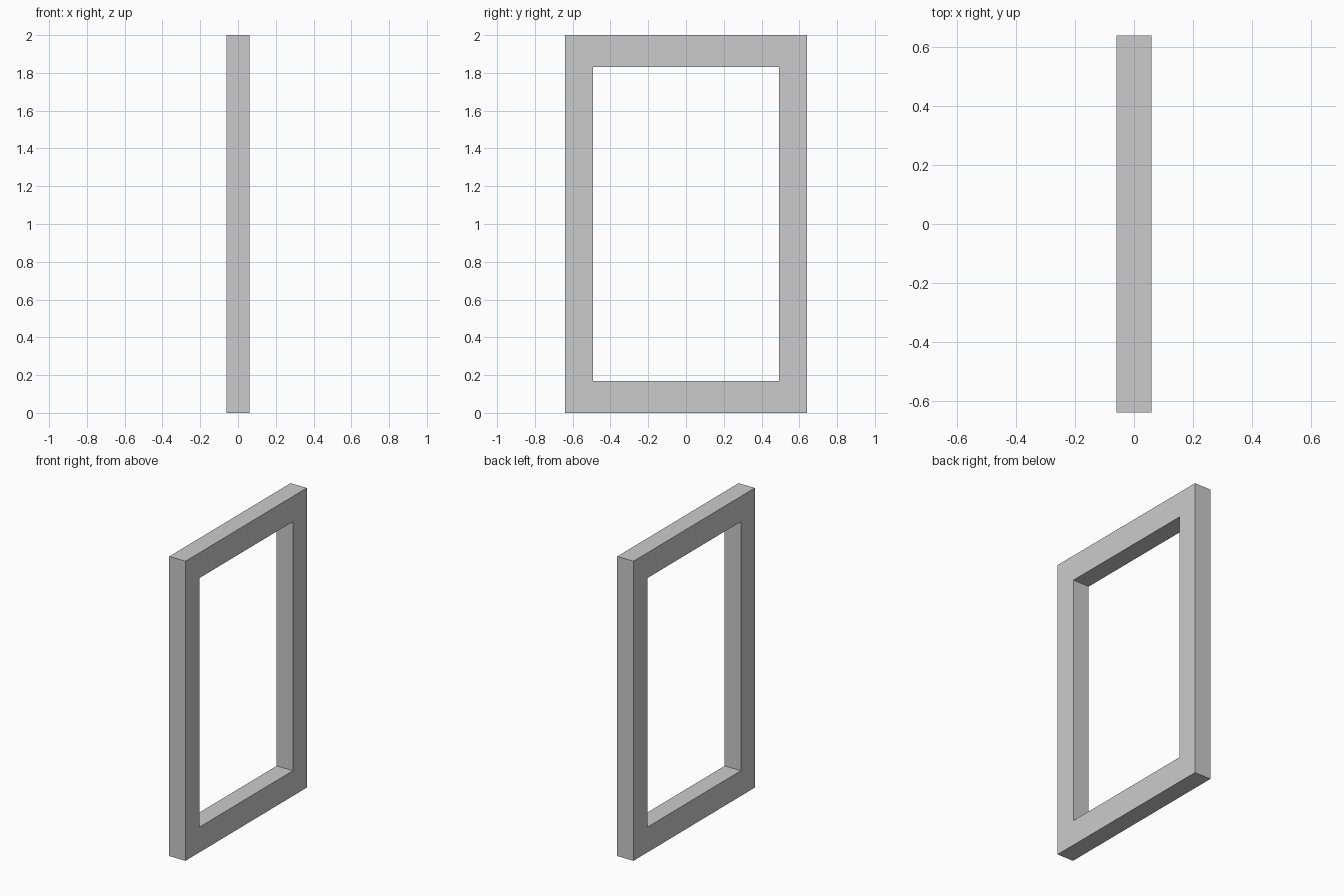
import bpy
import bmesh

if "Cube" in bpy.data.objects:
    bpy.data.objects.remove(bpy.data.objects["Cube"])

HALF_DEPTH = 0.06
OUTER = (0.64, 0.0, 2.0)        # half width, bottom, top
INNER = (0.493, 0.169, 1.831)


def rectangle(bm, size, x):
    """Four corner vertices of an upright rectangle at depth x."""
    w, low, high = size
    return [bm.verts.new((x, y, z))
            for y, z in ((-w, low), (w, low), (w, high), (-w, high))]


# Rectangular cross-section swept round the opening with mitred corners
bm = bmesh.new()
rings = [rectangle(bm, size, x) for size, x in (
    (OUTER, -HALF_DEPTH), (OUTER, HALF_DEPTH),
    (INNER, HALF_DEPTH), (INNER, -HALF_DEPTH))]
for i, ring in enumerate(rings):
    following = rings[(i + 1) % 4]
    for j in range(4):
        k = (j + 1) % 4
        bm.faces.new((ring[j], ring[k], following[k], following[j]))
bmesh.ops.recalc_face_normals(bm, faces=bm.faces)

# Window frame
mesh = bpy.data.meshes.new("window_frame")
bm.to_mesh(mesh)
bm.free()
frame = bpy.data.objects.new("window_frame", mesh)
bpy.context.collection.objects.link(frame)
